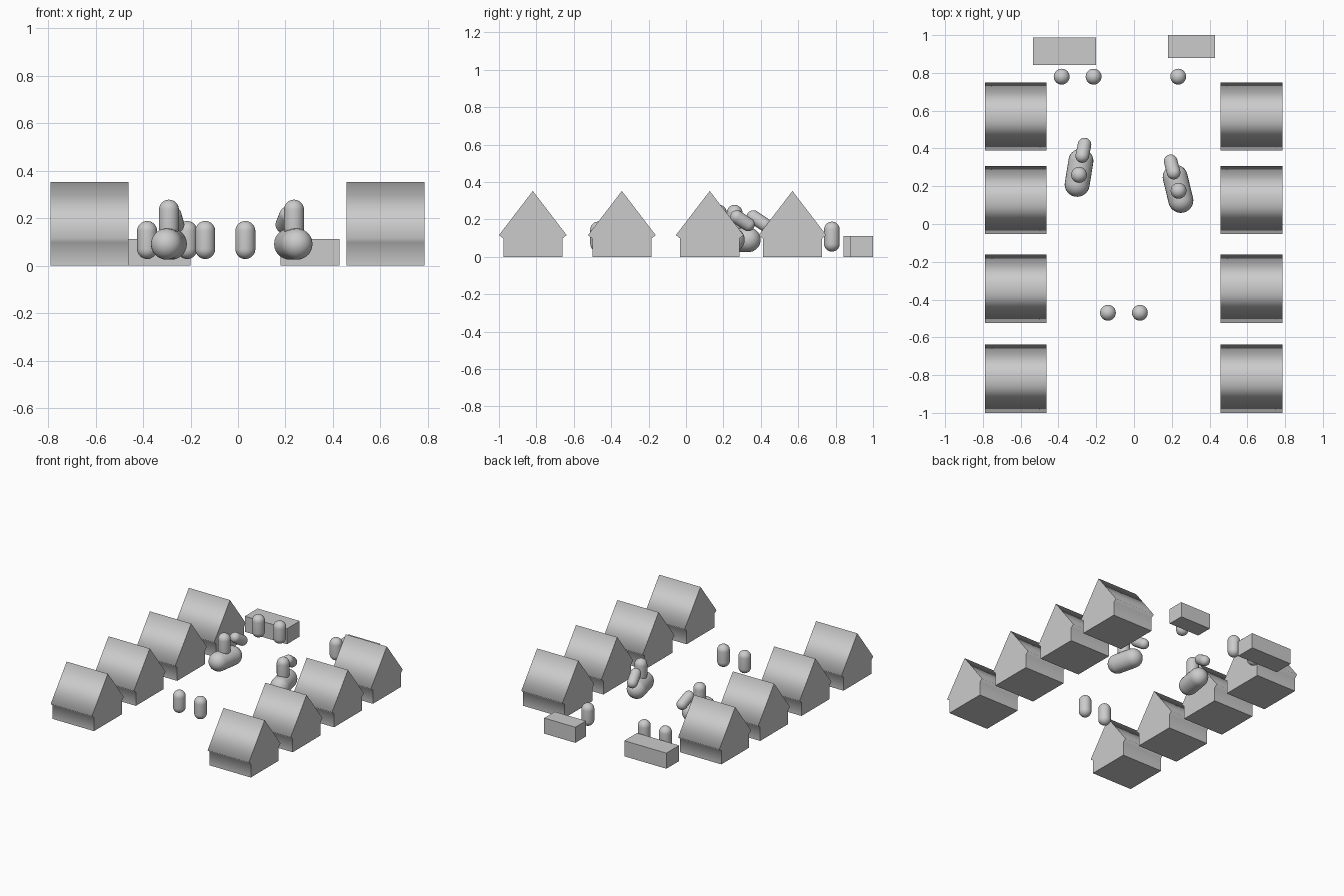
import bpy, bmesh, math
from mathutils import Vector, Matrix

if "Cube" in bpy.data.objects:
    bpy.data.objects.remove(bpy.data.objects["Cube"])


def finish(name, bm):
    bmesh.ops.recalc_face_normals(bm, faces=bm.faces)
    mesh = bpy.data.meshes.new(name)
    bm.to_mesh(mesh)
    bm.free()
    obj = bpy.data.objects.new(name, mesh)
    bpy.context.collection.objects.link(obj)
    return obj


def capsule(name, a, b, r, segs=24, rings=8):
    """Rounded cylinder between two cap centres."""
    a, b = Vector(a), Vector(b)
    length = (b - a).length
    bm = bmesh.new()
    prof = []
    for base, start in ((0, -90), (length, 0)):
        for i in range(rings + 1):
            t = math.radians(start + 90 * i / rings)
            prof.append(bm.verts.new((r * math.cos(t), 0, base + r * math.sin(t))))
    edges = [bm.edges.new(p) for p in zip(prof, prof[1:])]
    bmesh.ops.spin(bm, geom=prof + edges, cent=(0, 0, 0), axis=(0, 0, 1),
                   angle=math.tau, steps=segs, use_merge=False)
    bmesh.ops.remove_doubles(bm, verts=bm.verts, dist=1e-5)
    turn = (b - a).to_track_quat('Z', 'Y').to_matrix().to_4x4()
    bm.transform(Matrix.Translation(a) @ turn)
    for f in bm.faces:
        f.smooth = True
    return finish(name, bm)


def box(name, lo, hi):
    lo, hi = Vector(lo), Vector(hi)
    bm = bmesh.new()
    bmesh.ops.create_cube(bm, size=1)
    bm.transform(Matrix.Translation((lo + hi) / 2) @ Matrix.Diagonal((*(hi - lo), 1)))
    return finish(name, bm)


def house(name, x, y):
    """Gabled outline with small eaves, extruded along x."""
    half = [(0.158, 0), (0.158, 0.098), (0.181, 0.116)]
    prof = half + [(0, 0.352)] + [(-u, v) for u, v in reversed(half)]
    bm = bmesh.new()
    cap = bm.faces.new([bm.verts.new((x - 0.164, y + u, v)) for u, v in prof])
    out = bmesh.ops.extrude_face_region(bm, geom=[cap], use_keep_orig=True)
    bmesh.ops.translate(bm, vec=(0.328, 0, 0),
                        verts=[g for g in out['geom'] if isinstance(g, bmesh.types.BMVert)])
    # smooth around the outline, crisp gable ends and base
    for f in bm.faces:
        f.smooth = len(f.verts) == 4
    for f in bm.faces:
        if len(f.verts) != 4 or f.calc_center_median().z < 0.001:
            for e in f.edges:
                e.smooth = False
    return finish(name, bm)


# Two rows of houses
for side, x in (("left", -0.626), ("right", 0.622)):
    for i, y in enumerate((-0.819, -0.343, 0.127, 0.569)):
        house(f"house_{side}_{i + 1}", x, y)

# Market counters
box("counter_left", (-0.535, 0.842, 0), (-0.2, 0.987, 0.112))
box("counter_right", (0.18, 0.88, 0), (0.428, 1.0, 0.112))

# Standing figures
for i, (x, y) in enumerate(((-0.383, 0.78), (-0.214, 0.78), (0.234, 0.78),
                            (-0.138, -0.47), (0.031, -0.47))):
    capsule(f"standing_figure_{i + 1}", (x, y, 0.07), (x, y, 0.146), 0.042)

# Mounted figures: horse body, neck and rider
for side, rear, front, neck, muzzle, rider in (
        ("left", (-0.301, 0.21), (-0.281, 0.333), (-0.274, 0.36), (-0.262, 0.42), (-0.291, 0.26)),
        ("right", (0.248, 0.125), (0.218, 0.248), (0.21, 0.272), (0.194, 0.332), (0.236, 0.176))):
    capsule(f"horse_body_{side}", (*rear, 0.091), (*front, 0.091), 0.066)
    capsule(f"horse_neck_{side}", (*neck, 0.213), (*muzzle, 0.173), 0.036)
    capsule(f"rider_{side}", (*rider, 0.16), (*rider, 0.236), 0.042)
